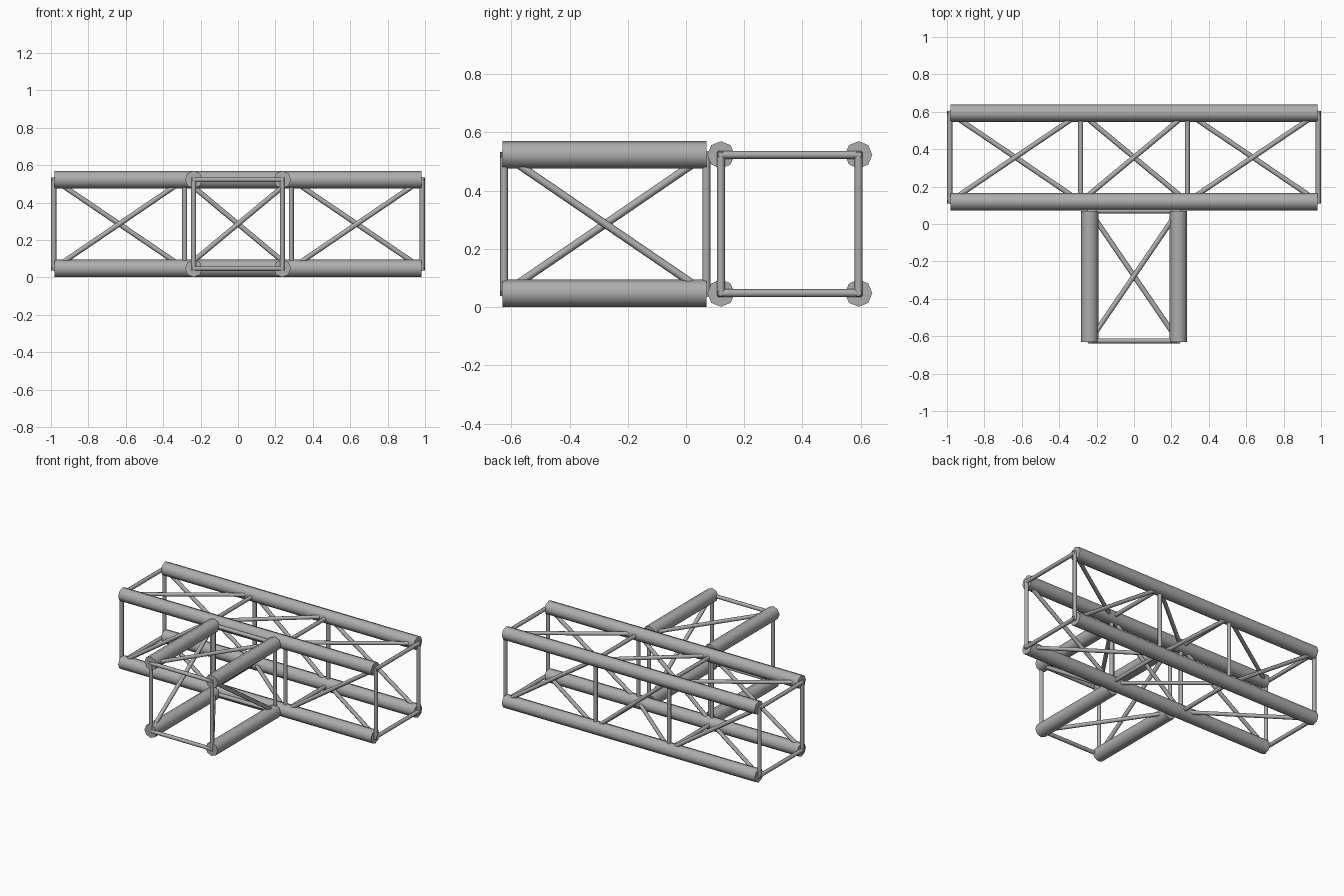
import bpy
import math
from mathutils import Vector

cube = bpy.data.objects.get("Cube")
if cube:
    bpy.data.objects.remove(cube, do_unlink=True)

steel = bpy.data.materials.new("grey steel")
steel.use_nodes = True
GREY = (0.42, 0.42, 0.42, 1)
steel.diffuse_color = GREY
steel.node_tree.nodes["Principled BSDF"].inputs["Base Color"].default_value = GREY

CHORD_R, ROD_R = 0.047, 0.0135
LOW, HIGH = 0.048, 0.523          # chord heights
FRONT, BACK = 0.12, 0.593         # long truss chord depths
SIDE = 0.237                      # branch half width
END, BAY = 0.985, 0.285           # long truss frame positions
TIP, ROOT = -0.625, 0.07          # branch frame positions


def tube(name, a, b, radius, sides=8):
    """Capped cylinder from point a to point b."""
    a, b = Vector(a), Vector(b)
    axis = b - a
    bpy.ops.mesh.primitive_cylinder_add(vertices=sides, radius=radius,
                                        depth=axis.length, location=(a + b) / 2)
    ob = bpy.context.object
    ob.rotation_euler = axis.to_track_quat('Z', 'Y').to_euler()
    ob.name = name
    ob.data.materials.append(steel)
    bpy.ops.object.shade_smooth_by_angle(angle=math.radians(50))


def rod(name, a, b):
    tube(name, a, b, ROD_R)


def frame(name, corners):
    """Closed square of rods, each lapping slightly past its corners."""
    for i, p in enumerate(corners):
        a, b = Vector(p), Vector(corners[(i + 1) % 4])
        lap = (b - a).normalized() * 0.01
        rod(name, a - lap, b + lap)


# Main chords
for z in (LOW, HIGH):
    for y in (FRONT, BACK):
        tube("long_chord", (-0.98, y, z), (0.98, y, z), CHORD_R)
    for x in (-SIDE, SIDE):
        tube("branch_chord", (x, -0.63, z), (x, ROOT, z), CHORD_R)

# Square frames across the long truss
for x in (-END, -BAY, BAY, END):
    frame("long_frame_rod", [(x, FRONT, LOW), (x, BACK, LOW),
                             (x, BACK, HIGH), (x, FRONT, HIGH)])

# Square frames across the branch
for y in (TIP, ROOT):
    frame("branch_frame_rod", [(-SIDE, y, LOW), (SIDE, y, LOW),
                               (SIDE, y, HIGH), (-SIDE, y, HIGH)])

# One diagonal per face in each bay of the long truss
for x0, x1 in ((-END, -BAY), (-BAY, BAY), (BAY, END)):
    rod("top_brace", (x0, FRONT, HIGH), (x1, BACK, HIGH))
    rod("bottom_brace", (x0, BACK, LOW), (x1, FRONT, LOW))
    rod("front_brace", (x0, FRONT, LOW), (x1, FRONT, HIGH))
    rod("back_brace", (x0, BACK, HIGH), (x1, BACK, LOW))

# One diagonal per face of the branch
rod("branch_top_brace", (-SIDE, TIP, HIGH), (SIDE, ROOT, HIGH))
rod("branch_bottom_brace", (-SIDE, ROOT, LOW), (SIDE, TIP, LOW))
rod("branch_right_brace", (-SIDE, TIP, LOW), (-SIDE, ROOT, HIGH))
rod("branch_left_brace", (SIDE, TIP, HIGH), (SIDE, ROOT, LOW))
